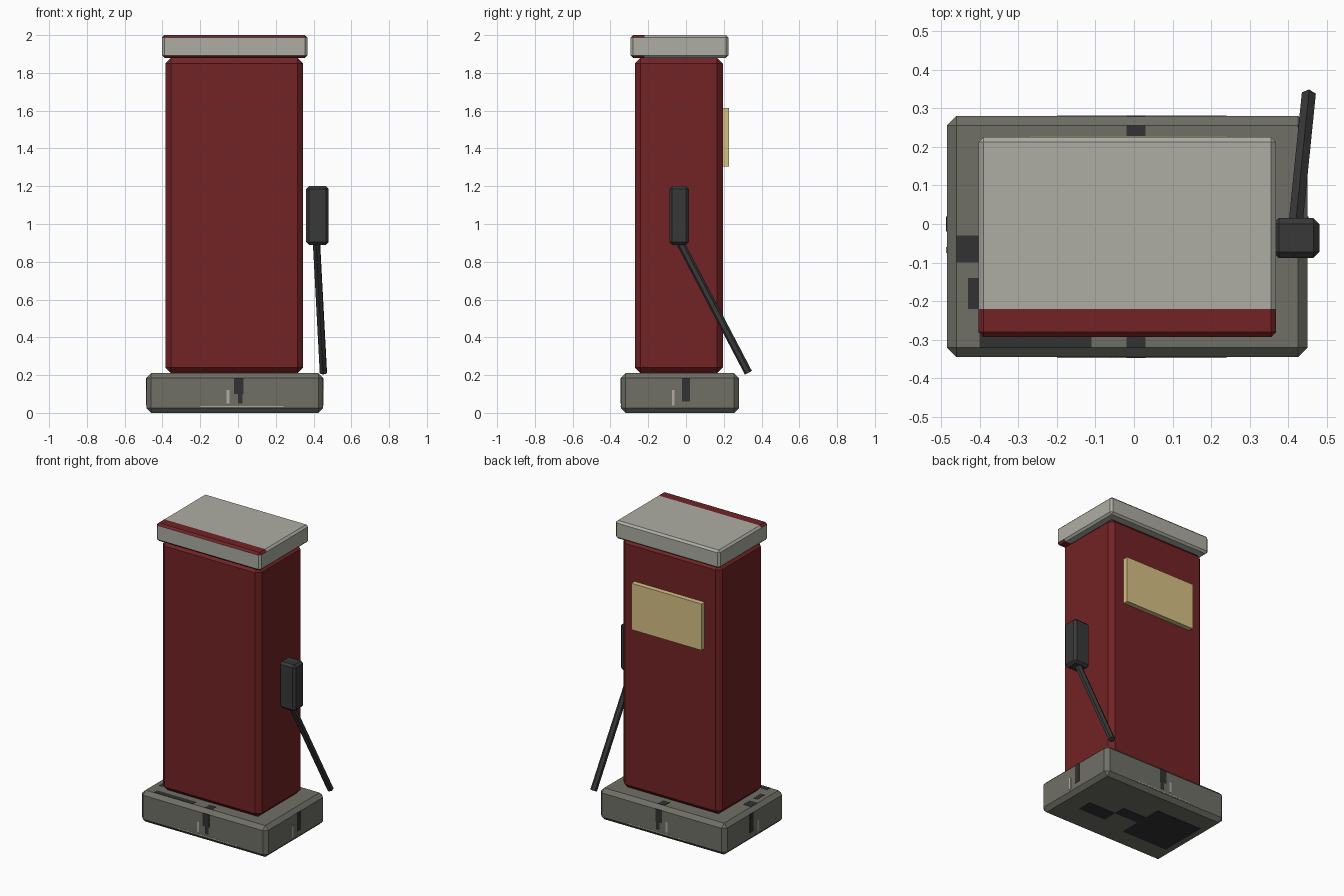
import bpy, bmesh
from mathutils import Vector

cube = bpy.data.objects.get("Cube")
if cube:
    bpy.data.objects.remove(cube, do_unlink=True)


def material(name, rgb):
    m = bpy.data.materials.new(name)
    m.use_nodes = True
    m.diffuse_color = (*rgb, 1)
    bsdf = next(n for n in m.node_tree.nodes if n.type == 'BSDF_PRINCIPLED')
    bsdf.inputs["Base Color"].default_value = (*rgb, 1)
    return m


RED = material("dark red paint", (.17, .017, .019))
GREY = material("light grey", (.42, .42, .37))
STONE = material("weathered concrete", (.16, .16, .135))
STAIN = material("dark stain", (.032, .032, .032))
BLACK = material("black rubber", (.04, .04, .041))
CREAM = material("cream panel", (.68, .53, .24))


def finish(name, bm, *mats):
    bmesh.ops.recalc_face_normals(bm, faces=bm.faces)
    me = bpy.data.meshes.new(name)
    bm.to_mesh(me)
    bm.free()
    for m in mats:
        me.materials.append(m)
    ob = bpy.data.objects.new(name, me)
    bpy.context.collection.objects.link(ob)
    return ob


def box_mesh(x, y, z, bevel=0):
    """Chamfered box between (min, max) ranges on each axis."""
    bm = bmesh.new()
    bmesh.ops.create_cube(bm, size=1)
    for v in bm.verts:
        v.co = Vector([r[0] if c < 0 else r[1] for c, r in zip(v.co, (x, y, z))])
    if bevel:
        bmesh.ops.bevel(bm, geom=bm.edges[:], offset=bevel, segments=1,
                        profile=.5, affect='EDGES')
    return bm


def box(name, mat, x, y, z, bevel=0):
    return finish(name, box_mesh(x, y, z, bevel), mat)


# Main cabinet and footing
X0, X1, Y0, Y1, TOP = -.485, .45, -.345, .28, .21
box("base", STONE, (X0, X1), (Y0, Y1), (0, TOP), .025)
box("body", RED, (-.385, .345), (-.27, .195), (TOP, 1.88), .03)
box("back_panel", CREAM, (-.275, .245), (.19, .228), (1.305, 1.615))

# Cap: red along the front strip of its top and its lower chamfers
bm = box_mesh((-.403, .368), (-.293, .225), (1.88, 2.0), .013)
bmesh.ops.bisect_plane(bm, geom=bm.verts[:] + bm.edges[:] + bm.faces[:],
                       plane_co=(0, -.22, 0), plane_no=(0, 1, 0))
for f in bm.faces:
    c = f.calc_center_median()
    f.material_index = int(c.y < -.22 and abs(c.z - 1.94) > .05)
finish("cap", bm, GREY, RED)

# Nozzle holder and hose
box("nozzle_holder", BLACK, (.36, .48), (-.088, .015), (.89, 1.2), .015)
start, end = Vector((.415, -.035, .91)), Vector((.452, .33, .213))
bm = bmesh.new()
bmesh.ops.create_cone(bm, cap_ends=True, segments=6, radius1=.021, radius2=.021,
                      depth=(end - start).length)
hose = finish("hose", bm, BLACK)
hose.location = (start + end) / 2
hose.rotation_mode = 'QUATERNION'
hose.rotation_quaternion = (end - start).to_track_quat('Z', 'Y')

# Thin stain plates on the footing
T = .0015
for side, y in (("front", Y0), ("back", Y1)):
    box(side + "_stain", STAIN, (-.02, .03), (y - T, y + T), (.1, .186))
    box(side + "_drip", STAIN, (0, .025), (y - T, y + T), (.05, .1))
    box(side + "_scuff", GREY, (-.06, -.045), (y - T, y + T), (.05, .12))
    box(side + "_scratch", GREY, (-.2, .24), (y - T, y + T), (.03, .036))
for side, x in (("left", X1), ("right", X0)):
    box(side + "_stain", STAIN, (x - T, x + T), (-.02, .02), (.06, .186))
    box(side + "_scuff", GREY, (x - T, x + T), (-.075, -.06), (.04, .12))
for i, (x, y) in enumerate([((-.4, -.11), (-.32, -.285)), ((-.02, .03), (-.32, -.27)),
                            ((-.46, -.4), (-.1, -.03)), ((-.43, -.4), (-.22, -.14)),
                            ((-.02, .03), (.2, .255))]):
    box(f"top_stain_{i}", STAIN, x, y, (TOP - T, TOP + T))
for i, (x, y) in enumerate([((-.42, -.08), (-.2, .13)), ((-.08, .1), (-.06, .02)),
                            ((.1, .3), (-.16, -.06))]):
    box(f"underside_stain_{i}", STAIN, x, y, (-T, T))
